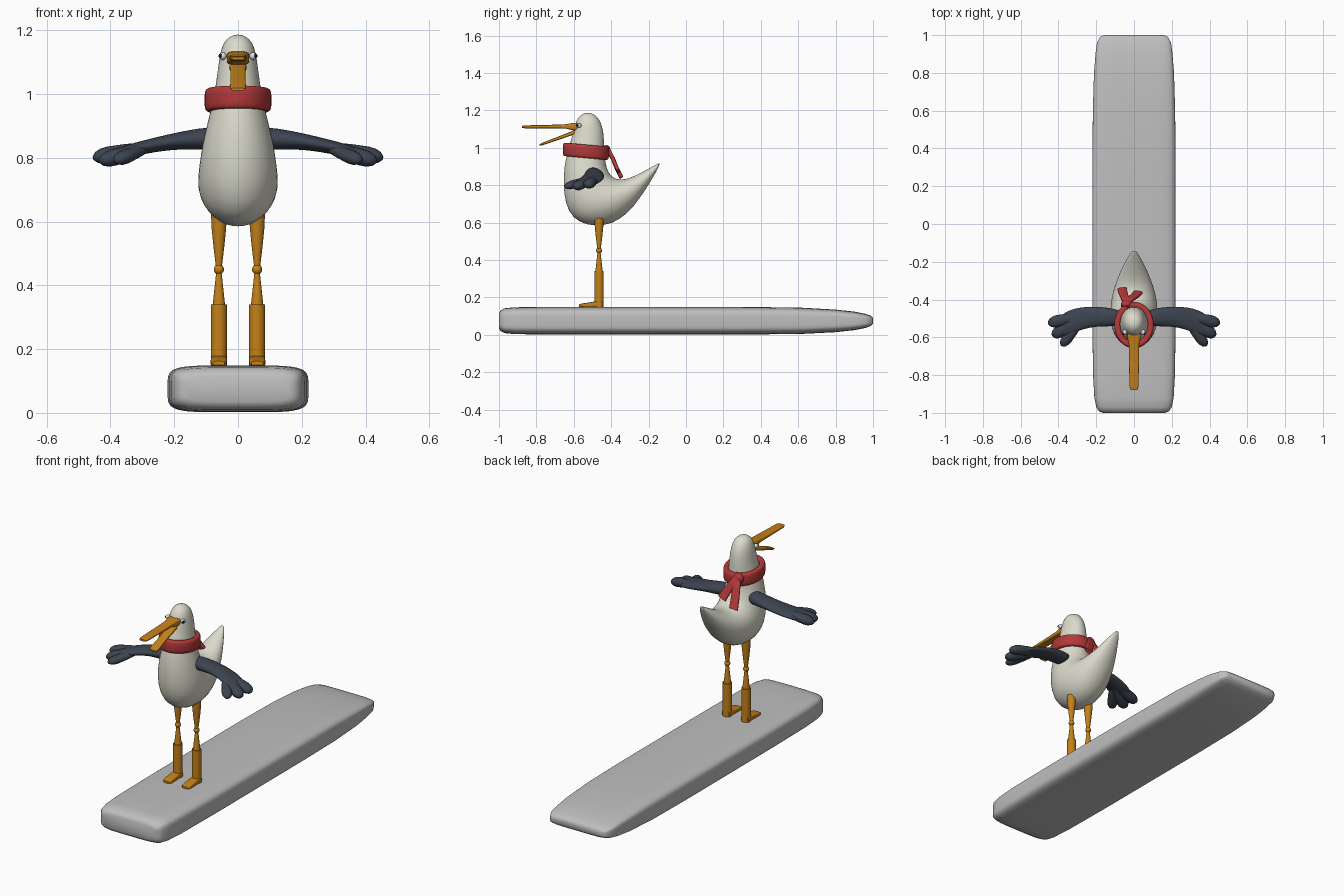
import bpy, bmesh, math
from mathutils import Vector

cube = bpy.data.objects.get("Cube")
if cube:
    bpy.data.objects.remove(cube, do_unlink=True)


def material(name, rgb):
    m = bpy.data.materials.new(name)
    m.use_nodes = True
    m.diffuse_color = (*rgb, 1)
    bsdf = m.node_tree.nodes["Principled BSDF"]
    bsdf.inputs["Base Color"].default_value = (*rgb, 1)
    bsdf.inputs["Roughness"].default_value = 0.7
    return m


WHITE = material("feather white", (0.72, 0.71, 0.61))
NAVY = material("wing slate", (0.047, 0.058, 0.082))
ORANGE = material("beak orange", (0.55, 0.22, 0.01))
RED = material("scarf red", (0.46, 0.04, 0.04))
GREY = material("board grey", (0.52, 0.52, 0.52))
EYE = material("eye white", (0.75, 0.77, 0.8))
BLACK = material("pupil black", (0.01, 0.01, 0.012))


def finish(bm, name, mat, angle=40, subdivide=0):
    bmesh.ops.recalc_face_normals(bm, faces=bm.faces)
    mesh = bpy.data.meshes.new(name)
    bm.to_mesh(mesh)
    bm.free()
    mesh.materials.append(mat)
    ob = bpy.data.objects.new(name, mesh)
    bpy.context.collection.objects.link(ob)
    if subdivide:
        ob.modifiers.new("Smooth", 'SUBSURF').levels = subdivide
        ob.modifiers["Smooth"].render_levels = subdivide
    for other in bpy.context.selected_objects:
        other.select_set(False)
    ob.select_set(True)
    bpy.context.view_layer.objects.active = ob
    bpy.ops.object.shade_smooth_by_angle(angle=math.radians(angle))
    return ob


def loft(name, sections, mat, power=2, sides=24, closed=False, **kw):
    """Skin superellipse rings given as (centre, half side vector, half up vector)."""
    bm = bmesh.new()
    rings = []
    for c, u, v in sections:
        ring = []
        for i in range(sides):
            a = 2 * math.pi * (i + 0.5) / sides
            ca, sa = math.cos(a), math.sin(a)
            p = math.copysign(abs(ca) ** (2 / power), ca)
            q = math.copysign(abs(sa) ** (2 / power), sa)
            ring.append(bm.verts.new(Vector(c) + Vector(u) * p + Vector(v) * q))
        rings.append(ring)
    pairs = list(zip(rings, rings[1:]))
    if closed:
        pairs.append((rings[-1], rings[0]))
    else:
        bm.faces.new(rings[0])
        bm.faces.new(rings[-1])
    for a, b in pairs:
        for i in range(sides):
            j = (i + 1) % sides
            bm.faces.new((a[i], a[j], b[j], b[i]))
    return finish(bm, name, mat, **kw)


def ball(name, centre, radii, mat):
    bm = bmesh.new()
    bmesh.ops.create_uvsphere(bm, u_segments=20, v_segments=12, radius=1)
    bmesh.ops.scale(bm, vec=radii, verts=bm.verts)
    bmesh.ops.translate(bm, vec=centre, verts=bm.verts)
    return finish(bm, name, mat, angle=80)


# Board: rounded slab, thinner at the back end: (y, half width, low z, high z)
board = [(-1, .165, .035, .115), (-.992, .185, .02, .13), (-.97, .2, .009, .142),
         (-.92, .21, .004, .147), (-.8, .217, .002, .149), (-.5, .221, .002, .149),
         (.3, .221, .002, .149), (.6, .218, .004, .146), (.8, .212, .014, .135),
         (.9, .204, .025, .124), (.96, .196, .037, .112), (.99, .18, .048, .102),
         (1, .16, .06, .092)]
loft("board", [((0, y, (lo + hi) / 2), (w, 0, 0), (0, 0, (hi - lo) / 2))
               for y, w, lo, hi in board], GREY, power=5, sides=48, angle=75)

# Body: rings sweep from the crown, around the belly, up to the tail tip
# (front y, front z, back y, back z, half width)
body = [(-.54, 1.187, -.51, 1.187, .012), (-.566, 1.174, -.482, 1.174, .037),
        (-.588, 1.145, -.459, 1.147, .053), (-.6, 1.1, -.443, 1.1, .061),
        (-.612, 1.05, -.438, 1.05, .067), (-.635, .98, -.436, .98, .078),
        (-.652, .9, -.43, .915, .097), (-.657, .8, -.415, .868, .114),
        (-.647, .7, -.392, .842, .123), (-.607, .622, -.36, .831, .127),
        (-.535, .585, -.33, .832, .125), (-.44, .58, -.3, .84, .114),
        (-.355, .612, -.265, .855, .095), (-.28, .682, -.23, .873, .073),
        (-.212, .782, -.188, .895, .047), (-.165, .86, -.157, .912, .024),
        (-.143, .905, -.139, .921, .01)]
loft("body", [((0, (a + c) / 2, (b + d) / 2), (w, 0, 0), (0, (c - a) / 2, (d - b) / 2))
              for a, b, c, d, w in body], WHITE, angle=80, subdivide=1)

# Scarf: squared band around the neck, dropping a little to the back
band = []
for i in range(40):
    a = 2 * math.pi * i / 40
    out = Vector((math.cos(a), math.sin(a), 0))
    centre = (.088 * out.x, -.535 + .106 * out.y, .981 - .01 * out.y)
    band.append((centre, out * .017, (0, 0, .036)))
loft("scarf_band", band, RED, power=3.5, sides=16, closed=True, angle=80)


def ribbon(name, path, across):
    across = Vector(across).normalized()
    points = [Vector(p) for p in path]
    rows = []
    for i, p in enumerate(points):
        along = points[min(i + 1, len(points) - 1)] - points[max(i - 1, 0)]
        normal = across.cross(along).normalized()
        rows.append((p, across * (.019 + .0015 * i), normal * .01))
    loft(name, rows, RED, power=4, sides=20)


ribbon("scarf_tail_long", [(-.03, -.445, 1.0), (-.04, -.415, .985), (-.049, -.39, .94),
                           (-.056, -.37, .89), (-.063, -.345, .84)], (1, .1, .1))
ribbon("scarf_tail_short", [(-.05, -.44, 1.0), (-.035, -.412, .985), (-.015, -.395, .95),
                            (.005, -.38, .915), (.022, -.362, .875)], (1, -.1, .4))
ball("scarf_knot", (-.04, -.425, .985), (.03, .022, .03), RED)

# Beak: flat upper half and drooping lower half
upper = [(-.57, 1.112, .036, .022), (-.605, 1.113, .034, .02), (-.64, 1.114, .027, .012),
         (-.75, 1.113, .026, .009), (-.86, 1.112, .024, .008), (-.878, 1.112, .019, .005)]
lower = [(-.57, 1.092, .03, .014), (-.61, 1.078, .024, .011), (-.69, 1.048, .023, .009),
         (-.765, 1.021, .025, .007), (-.782, 1.015, .02, .004)]
for name, rows in (("upper_beak", upper), ("lower_beak", lower)):
    loft(name, [((0, y, z), (w, 0, 0), (0, 0, h)) for y, z, w, h in rows],
         ORANGE, power=4, angle=45)

# Wing sections from shoulder to wrist: (x, y, z, half depth, half height)
wing = [(.06, -.5, .862, .035, .03), (.1, -.495, .86, .045, .036),
        (.15, -.492, .857, .051, .031), (.2, -.49, .852, .053, .026),
        (.26, -.496, .841, .058, .023), (.32, -.512, .828, .064, .021),
        (.365, -.53, .816, .064, .019), (.395, -.545, .806, .05, .015)]
# Feather tips: start, end, radius
feathers = [((.3, -.49, .832), (.437, -.522, .803), .033),
            ((.3, -.52, .828), (.418, -.583, .793), .033),
            ((.29, -.53, .83), (.374, -.632, .795), .028)]


def feather(name, start, end, r, mirror):
    a, b = (Vector((p[0] * mirror, p[1], p[2])) for p in (start, end))
    d = (b - a).normalized()
    side = d.cross(Vector((0, 0, 1))).normalized()
    up = side.cross(d)
    rows = []
    for t, k in ((0, .6), (.35, .85), (.75, 1), (.92, .92), (1.05, .65), (1.12, .25)):
        rows.append((a.lerp(b, t), side * r * k, up * r * k * .8))
    loft(name, rows, NAVY, sides=16, angle=80)


def turned(name, x, y, rings):
    loft(name, [((x, y, z), (r, 0, 0), (0, r, 0)) for z, r in rings], ORANGE, angle=35)


# Paired parts
for side, s in (("left", 1), ("right", -1)):
    loft(side + "_wing", [((s * x, y, z), (0, d, 0), (0, 0, h)) for x, y, z, d, h in wing],
         NAVY, angle=80, subdivide=1)
    for i, (a, b, r) in enumerate(feathers):
        feather(f"{side}_feather_{i + 1}", a, b, r, s)

    ball(side + "_eye", (s * .048, -.573, 1.119), (.012, .014, .012), EYE)
    ball(side + "_pupil", (s * .055, -.58, 1.12), (.006, .007, .007), BLACK)

    x, y = s * .06, -.465
    turned(side + "_thigh", x, y, [(.63, .025), (.58, .023), (.52, .017), (.455, .009)])
    ball(side + "_knee", (x, y, .45), (.016, .016, .016), ORANGE)
    turned(side + "_shin", x, y, [(.445, .008), (.4, .013), (.335, .02)])
    turned(side + "_boot", x, y, [(.34, .025), (.148, .025)])
    foot = [(-.45, .163, .023, .015), (-.49, .163, .025, .015), (-.54, .159, .026, .011),
            (-.563, .157, .024, .009), (-.572, .156, .018, .006)]
    loft(side + "_foot", [((x, fy, z), (w, 0, 0), (0, 0, h)) for fy, z, w, h in foot],
         ORANGE, power=5)
